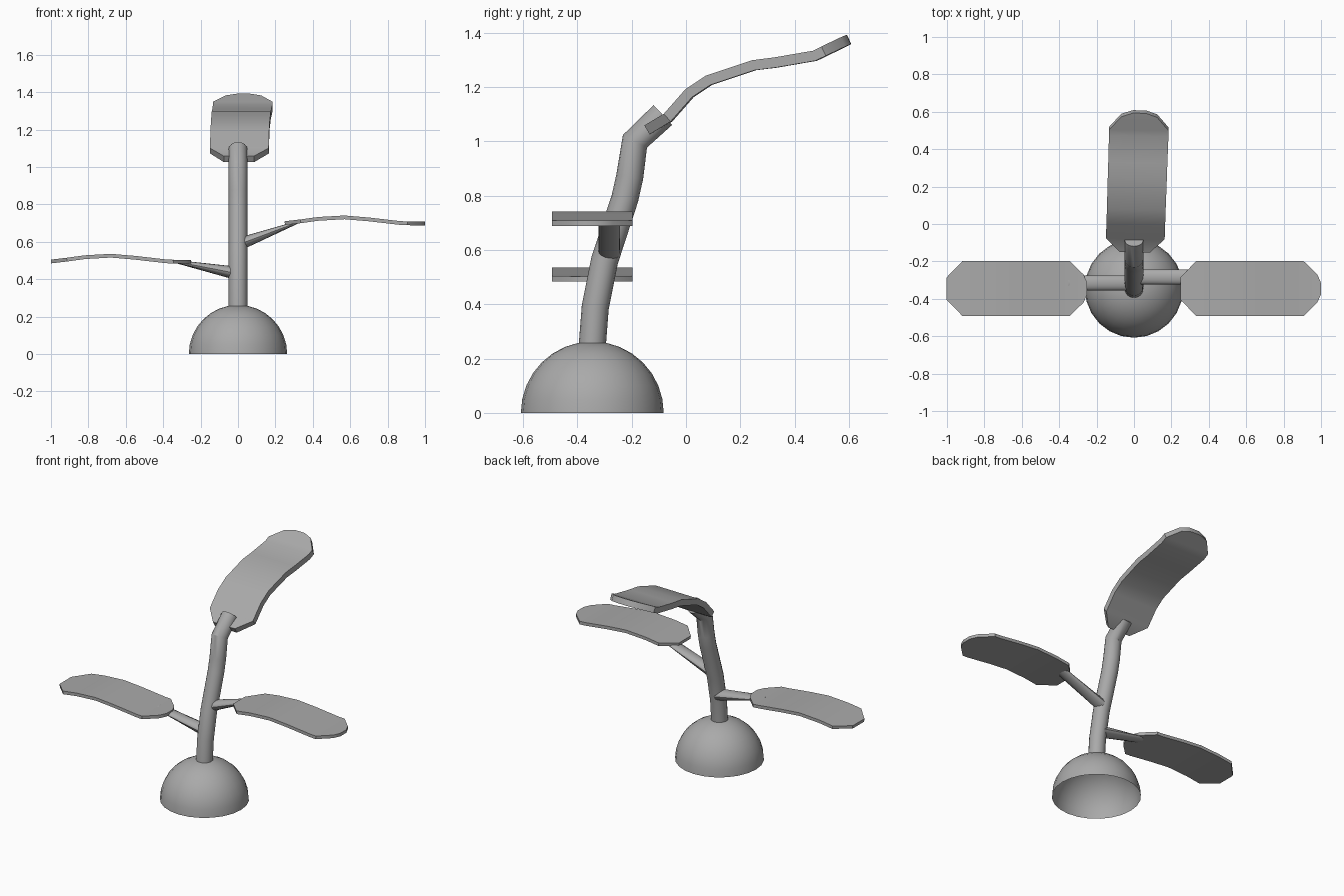
import bpy
import bmesh
import math
from mathutils import Vector

cube = bpy.data.objects.get("Cube")
if cube:
    bpy.data.objects.remove(cube, do_unlink=True)

grey = bpy.data.materials.new("plain grey")
grey.use_nodes = True
grey.diffuse_color = (0.4, 0.4, 0.4, 1)
grey.node_tree.nodes["Principled BSDF"].inputs["Base Color"].default_value = (0.4, 0.4, 0.4, 1)

PLANT_Y = -0.345


def finish(name, bm, angle=35):
    bmesh.ops.recalc_face_normals(bm, faces=bm.faces)
    mesh = bpy.data.meshes.new(name)
    bm.to_mesh(mesh)
    bm.free()
    mesh.materials.append(grey)
    obj = bpy.data.objects.new(name, mesh)
    bpy.context.collection.objects.link(obj)
    bpy.ops.object.select_all(action="DESELECT")
    obj.select_set(True)
    bpy.context.view_layer.objects.active = obj
    bpy.ops.object.shade_smooth_by_angle(angle=math.radians(angle))
    return obj


def loft(name, rings):
    """Skin a closed tube through equal-sized rings of points."""
    bm = bmesh.new()
    loops = [[bm.verts.new(p) for p in ring] for ring in rings]
    n = len(loops[0])
    for a, b in zip(loops, loops[1:]):
        for i in range(n):
            j = (i + 1) % n
            bm.faces.new((a[i], a[j], b[j], b[i]))
    bm.faces.new(loops[0])
    bm.faces.new(loops[-1])
    return finish(name, bm)


def ring(centre, side, up, sides=16):
    return [centre + side * math.cos(math.tau * i / sides) + up * math.sin(math.tau * i / sides)
            for i in range(sides)]


def leaf(name, stations, thickness, place):
    """Rectangular sections along a bent path of (distance, height, half width)."""
    rings = []
    for i, (u, z, w) in enumerate(stations):
        before, after = stations[max(i - 1, 0)], stations[min(i + 1, len(stations) - 1)]
        du, dz = after[0] - before[0], after[1] - before[1]
        k = thickness / 2 / math.hypot(du, dz)
        rings.append([place(u - s * dz * k, z + s * du * k, v)
                      for s, v in ((1, -w), (1, w), (-1, w), (-1, -w))])
    return loft(name, rings)


# Hollow dome base, open underneath
bm = bmesh.new()
bmesh.ops.create_uvsphere(bm, u_segments=24, v_segments=16, radius=0.263)
bmesh.ops.delete(bm, geom=[v for v in bm.verts if v.co.z < -0.001], context="VERTS")
bmesh.ops.translate(bm, verts=bm.verts, vec=(0, PLANT_Y, 0))
finish("dome_base", bm)

# Curved main stem
path = [Vector((0, y, z)) for y, z in (
    (-0.345, 0.25), (-0.334, 0.39), (-0.30, 0.56), (-0.225, 0.79),
    (-0.207, 0.87), (-0.188, 1.0), (-0.085, 1.097))]
rings = []
for i, p in enumerate(path):
    into = (p - path[max(i - 1, 0)]).normalized()
    out = (path[min(i + 1, len(path) - 1)] - p).normalized()
    normal = Vector((1, 0, 0)).cross((into + out).normalized())
    rings.append(ring(p, Vector((0.05, 0, 0)), normal * 0.05))
loft("main_stem", rings)

# Side branches, flattening towards the leaves
for name, root, tip in (
        ("left_branch", (0.01, -0.283, 0.588), (0.33, -0.283, 0.709)),
        ("right_branch", (-0.01, -0.315, 0.432), (-0.35, -0.315, 0.498))):
    wide = Vector((0, 0.04, 0))
    loft(name, [ring(Vector(root), wide, Vector((0, 0, 0.036))),
                ring(Vector(tip), wide, Vector((0, 0, 0.007)))])

# Two matching side leaves
side_leaf = [(0.25, 0.70, 0.06), (0.335, 0.71, 0.148), (0.43, 0.723, 0.148),
             (0.57, 0.731, 0.148), (0.70, 0.72, 0.148), (0.865, 0.701, 0.148),
             (0.905, 0.699, 0.148), (0.98, 0.698, 0.075), (1.0, 0.698, 0.03)]
for name, dx, dz in (("left_leaf", 0, 0), ("right_leaf", -1.25, -0.205)):
    leaf(name, side_leaf, 0.02,
         lambda u, z, v: Vector((u + dx, PLANT_Y + v, z + dz)))

# Large top leaf, turned slightly to one side
top_leaf = [(-0.142, 1.042, 0.08), (-0.066, 1.087, 0.157), (0.013, 1.177, 0.157),
            (0.085, 1.225, 0.157), (0.25, 1.28, 0.158), (0.33, 1.29, 0.158),
            (0.475, 1.315, 0.159), (0.51, 1.332, 0.159), (0.58, 1.366, 0.095),
            (0.6, 1.375, 0.035)]
leaf("top_leaf", top_leaf, 0.038,
     lambda u, z, v: Vector((0.005 + 0.033 * (u + 0.14) + v, u - 0.02 * v, z)))
